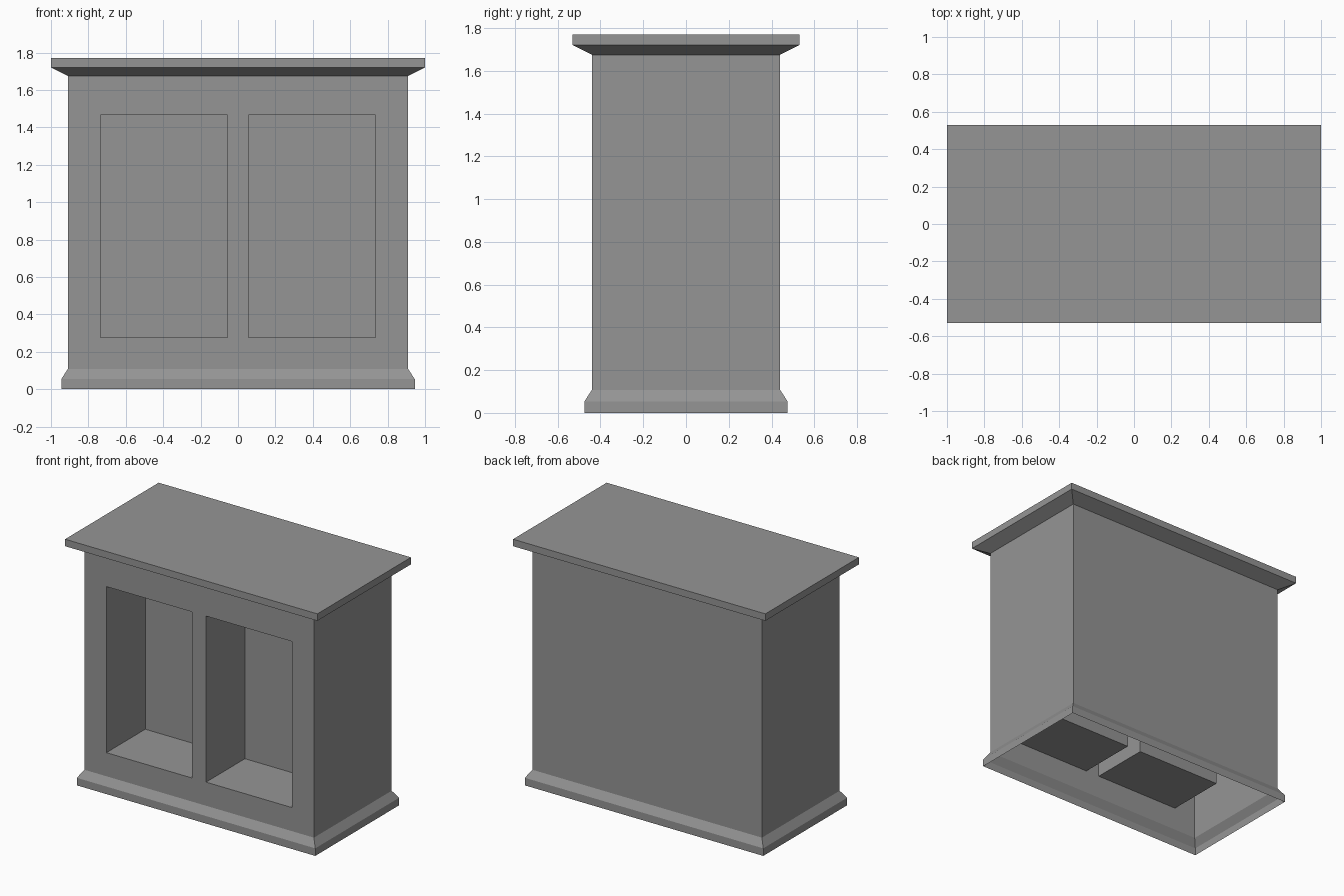
import bpy
import bmesh
from mathutils import Vector

cube = bpy.data.objects.get("Cube")
if cube:
    bpy.data.objects.remove(cube, do_unlink=True)

# Single flat grey
GREY = (0.3, 0.3, 0.3, 1.0)
grey = bpy.data.materials.new("plain_grey")
grey.diffuse_color = GREY
grey.use_nodes = True
grey.node_tree.nodes["Principled BSDF"].inputs["Base Color"].default_value = GREY

# Body footprint (half sizes), levels and niche sizes
HALF_X, HALF_Y = 0.91, 0.44
PLINTH_TOP, CORNICE_BOTTOM = 0.108, 1.675
NICHE_INNER, NICHE_OUTER = 0.055, 0.735
NICHE_BOTTOM, NICHE_TOP = 0.277, 1.467
NICHE_DEPTH = 0.44


def loft(profile, cap=False):
    """Rectangular shell from (overhang, height) pairs, bottom to top."""
    bm = bmesh.new()
    rings = []
    for out, z in profile:
        x, y = HALF_X + out, HALF_Y + out
        rings.append([bm.verts.new((sx * x, sy * y, z))
                      for sx, sy in ((-1, -1), (1, -1), (1, 1), (-1, 1))])
    for low, high in zip(rings, rings[1:]):
        for i in range(4):
            j = (i + 1) % 4
            bm.faces.new((low[i], low[j], high[j], high[i]))
    if cap:
        bm.faces.new(rings[-1])
    bm.normal_update()
    return bm


def finish(name, bm):
    mesh = bpy.data.meshes.new(name)
    bm.to_mesh(mesh)
    bm.free()
    mesh.materials.append(grey)
    bpy.context.collection.objects.link(bpy.data.objects.new(name, mesh))


def front_faces(bm):
    return [f for f in bm.faces if f.normal.y < -0.9]


def cut_front(bm, point, normal):
    faces = front_faces(bm)
    edges = {e for f in faces for e in f.edges}
    verts = {v for f in faces for v in f.verts}
    bmesh.ops.bisect_plane(bm, geom=faces + list(edges) + list(verts),
                           plane_co=point, plane_no=normal)
    bm.normal_update()


# Plinth: open underneath, with a sloped upper edge
finish("plinth", loft([(0.035, 0), (0.035, 0.054), (0, PLINTH_TOP)]))

# Body: hollow walls with two niches pushed in from the front
body = loft([(0, PLINTH_TOP), (0, CORNICE_BOTTOM)])
for z in (NICHE_BOTTOM, NICHE_TOP):
    cut_front(body, Vector((0, 0, z)), Vector((0, 0, 1)))
for x in (-NICHE_OUTER, -NICHE_INNER, NICHE_INNER, NICHE_OUTER):
    cut_front(body, Vector((x, 0, 0)), Vector((1, 0, 0)))

openings = []
for f in front_faces(body):
    c = f.calc_center_median()
    if NICHE_INNER < abs(c.x) < NICHE_OUTER and NICHE_BOTTOM < c.z < NICHE_TOP:
        openings.append(f)
pushed = bmesh.ops.extrude_discrete_faces(body, faces=openings)["faces"]
bmesh.ops.translate(body, vec=(0, NICHE_DEPTH, 0),
                    verts=list({v for f in pushed for v in f.verts}))
finish("body_with_niches", body)

# Cornice: flared underside and flat top slab
finish("cornice_top", loft([(0, CORNICE_BOTTOM), (0.09, 1.72), (0.09, 1.77)], cap=True))
